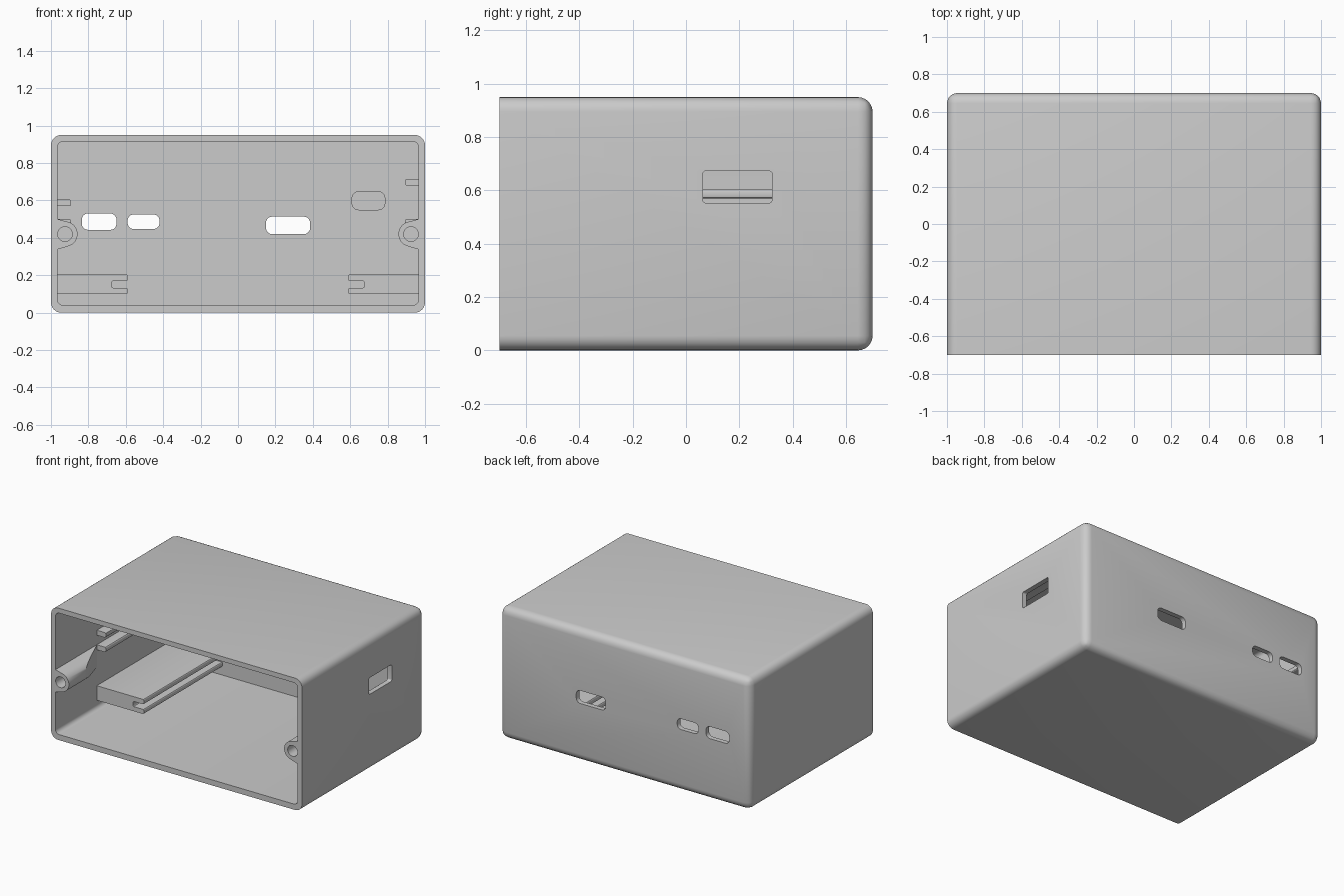
import bpy, bmesh, math

if "Cube" in bpy.data.objects:
    bpy.data.objects.remove(bpy.data.objects["Cube"])

grey = bpy.data.materials.new("plain grey")
grey.use_nodes = True
GREY = (0.6, 0.6, 0.6, 1)
grey.diffuse_color = GREY
grey.node_tree.nodes["Principled BSDF"].inputs["Base Color"].default_value = GREY

WALL = 0.965      # inner face of the side walls
BACK = 0.665      # inner face of the back wall
RAIL_FRONT = -0.23


def prism(name, pts, start, end, radius=0, axis="y", round_back=False, segments=6):
    """Extrude a 2D profile along y (or x), rounding its long edges."""
    bm = bmesh.new()
    near = [bm.verts.new((a, start, b)) for a, b in pts]
    far = [bm.verts.new((a, end, b)) for a, b in pts]
    bm.faces.new(near)
    bm.faces.new(far[::-1])
    n = len(pts)
    for i in range(n):
        j = (i + 1) % n
        bm.faces.new((near[j], near[i], far[i], far[j]))
    if radius:
        edges = [e for e in bm.edges
                 if abs(e.verts[0].co.y - e.verts[1].co.y) > 1e-6
                 or (round_back and e.verts[0].co.y == far[0].co.y)]
        bmesh.ops.bevel(bm, geom=edges, offset=radius, segments=segments,
                        profile=0.5, affect="EDGES", clamp_overlap=True)
    if axis == "x":
        for v in bm.verts:
            v.co.x, v.co.y = v.co.y, v.co.x
    bmesh.ops.recalc_face_normals(bm, faces=bm.faces[:])
    me = bpy.data.meshes.new(name)
    bm.to_mesh(me)
    bm.free()
    me.materials.append(grey)
    ob = bpy.data.objects.new(name, me)
    bpy.context.collection.objects.link(ob)
    return ob


def rect(a0, a1, b0, b1):
    return [(a0, b0), (a1, b0), (a1, b1), (a0, b1)]


def activate(ob):
    bpy.ops.object.select_all(action="DESELECT")
    ob.select_set(True)
    bpy.context.view_layer.objects.active = ob


def cut(ob, cutter):
    """Subtract a helper shape and throw it away."""
    cutter.hide_render = True
    mod = ob.modifiers.new("cut", "BOOLEAN")
    mod.operation = "DIFFERENCE"
    mod.solver = "EXACT"
    mod.object = cutter
    activate(ob)
    bpy.ops.object.modifier_apply(modifier=mod.name)
    bpy.data.objects.remove(cutter)


def finish(ob):
    activate(ob)
    bpy.ops.object.shade_smooth_by_angle(angle=math.radians(30))


# Hollow case, open at the front
case = prism("case", rect(-1, 1, 0, 0.95), -0.7, 0.7, 0.055, round_back=True)
cut(case, prism("cavity", rect(-WALL, WALL, 0.04, 0.915), -0.8, BACK, 0.03))

# Connector openings through the back wall
for x0, x1, z0, z1 in ((-0.835, -0.65, 0.443, 0.53),
                       (-0.59, -0.42, 0.447, 0.525),
                       (0.15, 0.385, 0.42, 0.513)):
    cut(case, prism("port", rect(x0, x1, z0, z1), 0.6, 0.8, 0.032))

# Blind pocket inside the back wall
cut(case, prism("pocket", rect(0.61, 0.785, 0.55, 0.647), 0.6, 0.685, 0.035))

# Opening in the left side wall
cut(case, prism("side_port", rect(0.063, 0.323, 0.553, 0.673), 0.9, 1.1, 0.012, axis="x"))
finish(case)

for side, s in (("left", 1), ("right", -1)):
    # Grooved bottom rail that holds a board
    groove = [(0.98, 0.10), (0.59, 0.10), (0.59, 0.133), (0.675, 0.133),
              (0.675, 0.17), (0.59, 0.17), (0.59, 0.205), (0.98, 0.205)]
    finish(prism(side + "_bottom_rail", [(s * x, z) for x, z in groove],
                 RAIL_FRONT, BACK + 0.01, 0.008, segments=3))

    # Thin upper rails on the side wall
    top = 0.715 if s > 0 else 0.605
    for label, z in (("upper", top), ("middle", 0.5)):
        pts = [(s * x, h) for x, h in rect(0.893, 0.985, z - 0.036, z)]
        finish(prism(f"{side}_{label}_rail", pts, RAIL_FRONT, BACK + 0.01, 0.01, segments=3))

    # Screw boss blending into the wall, tapering away at its inner end
    cx, cz, r = 0.925, 0.42, 0.067
    arc = [math.radians(a) for a in range(-75, 76, 10)]
    profile = [(WALL, 0.338)]
    profile += [(cx - r * math.cos(a), cz + r * math.sin(a)) for a in arc]
    profile += [(WALL, 0.5)]
    boss = prism(side + "_screw_boss", [(s * x, z) for x, z in profile], -0.7, -0.5)
    for v in boss.data.vertices:
        if v.co.y > -0.6:
            v.co.y = -0.51 + (abs(v.co.x) - 0.86) * 2.67
    circle = [(s * cx + 0.039 * math.cos(math.tau * i / 32),
               cz + 0.039 * math.sin(math.tau * i / 32)) for i in range(32)]
    cut(boss, prism("screw_hole", circle, -0.8, -0.52))
    finish(boss)
